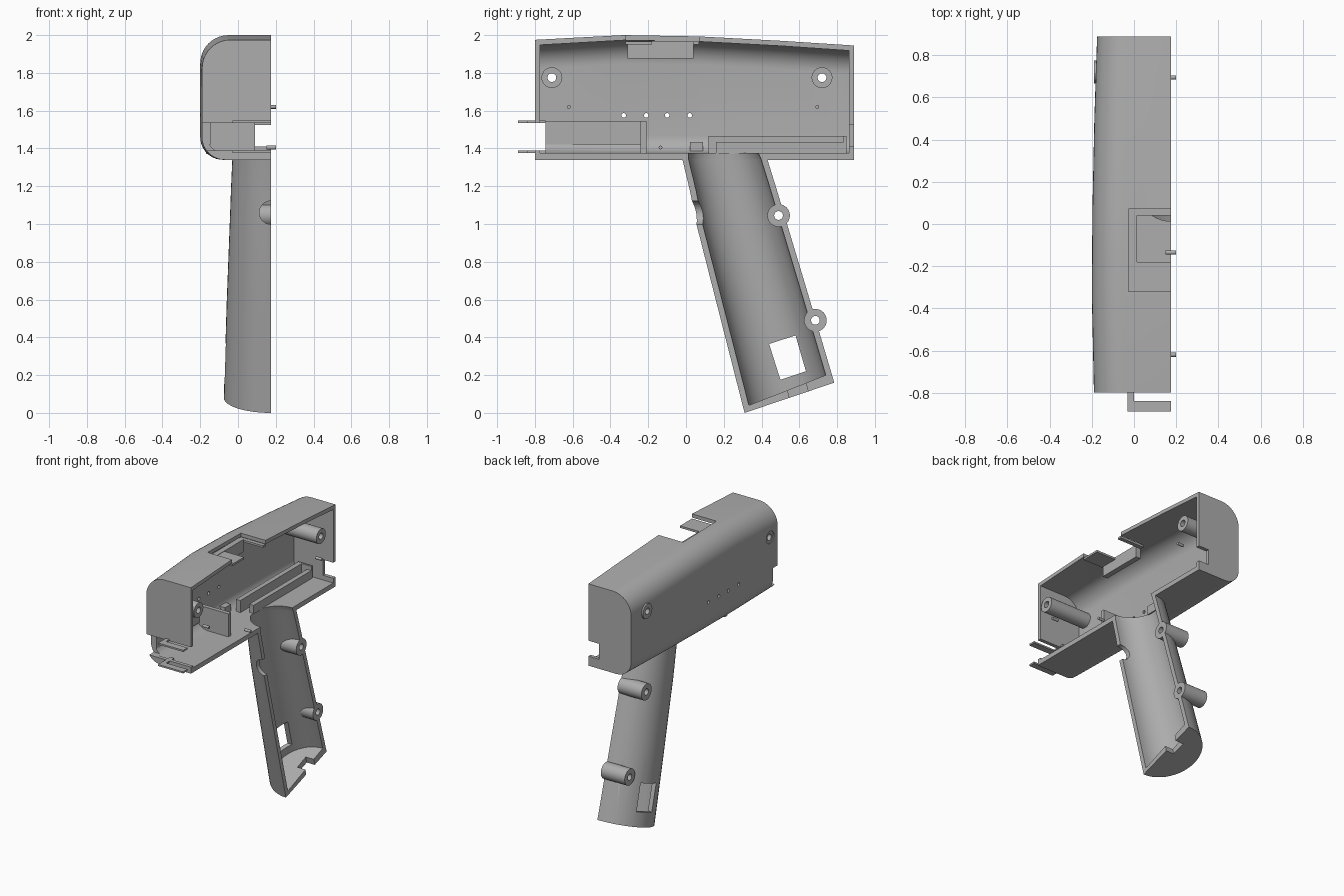
import bpy, bmesh
from math import sin, cos, pi

cube = bpy.data.objects.get("Cube")
if cube:
    bpy.data.objects.remove(cube, do_unlink=True)

SEAM = 0.175          # open side of the half shell
WALL = 0.027
grey = bpy.data.materials.new("plastic grey")
grey.use_nodes = True
grey.diffuse_color = (0.42, 0.42, 0.42, 1)
grey.node_tree.nodes["Principled BSDF"].inputs["Base Color"].default_value = (0.42, 0.42, 0.42, 1)


def loft(name, rings, closed=False):
    """Skin equal rings of points; closed joins last ring to first."""
    bm = bmesh.new()
    vs = [[bm.verts.new(p) for p in r] for r in rings]
    n = len(vs[0])
    pairs = list(zip(vs, vs[1:])) + ([(vs[-1], vs[0])] if closed else [])
    for a, b in pairs:
        for i in range(n):
            j = (i + 1) % n
            bm.faces.new((a[i], a[j], b[j], b[i]))
    if not closed:
        bm.faces.new(vs[0])
        bm.faces.new(vs[-1])
    bmesh.ops.recalc_face_normals(bm, faces=bm.faces)
    me = bpy.data.meshes.new(name)
    bm.to_mesh(me)
    bm.free()
    me.materials.append(grey)
    ob = bpy.data.objects.new(name, me)
    bpy.context.collection.objects.link(ob)
    return ob


def prism(name, outline, x0, x1):
    """Extrude a y-z outline along x."""
    return loft(name, [[(x, y, z) for y, z in outline] for x in (x0, x1)])


def box(name, x0, x1, y0, y1, z0, z1):
    return prism(name, [(y0, z0), (y1, z0), (y1, z1), (y0, z1)], x0, x1)


def circle(y, z, r, n=32):
    return [(y + r * cos(2 * pi * i / n), z + r * sin(2 * pi * i / n)) for i in range(n)]


def rod(name, y, z, r, x0, x1):
    return prism(name, circle(y, z, r), x0, x1)


def tube(name, y, z, r, hole, x0, x1):
    rings = [[(x, *p) for p in circle(y, z, q)]
             for x, q in ((x0, r), (x1, r), (x1, hole), (x0, hole))]
    return smooth(loft(name, rings, closed=True))


def smooth(ob):
    bpy.ops.object.select_all(action='DESELECT')
    ob.select_set(True)
    bpy.context.view_layer.objects.active = ob
    bpy.ops.object.shade_smooth_by_angle(angle=0.6)
    return ob


def cut(ob, cutters):
    bpy.context.view_layer.objects.active = ob
    for c in cutters:
        m = ob.modifiers.new("cut", 'BOOLEAN')
        m.operation, m.solver, m.object = 'DIFFERENCE', 'EXACT', c
        bpy.ops.object.modifier_apply(modifier=m.name)


def discard(obs):
    for c in obs:
        bpy.data.objects.remove(c, do_unlink=True)


# Body housing: rounded section lofted along y
STATIONS = [(-0.8, -0.19, 1.975), (-0.33, -0.2, 2.0), (0.07, -0.197, 1.993),
            (0.5, -0.188, 1.97), (0.89, -0.175, 1.945)]


def body_ring(y, side, top, inset, floor, edge):
    side, top, bottom = side + inset, top - inset, 1.34 + floor
    r, s, n = 0.15 - inset, 0.12 - inset, 10
    arc = [i / n * pi / 2 for i in range(n + 1)]
    upper = [(side + r - r * sin(a), y, top - r + r * cos(a)) for a in arc]
    lower = [(side + s - s * cos(a), y, bottom + s - s * sin(a)) for a in arc]
    return [(edge, y, top)] + upper + lower + [(edge, y, bottom)]


body = loft("body_shell", [body_ring(*s, 0, 0, SEAM) for s in STATIONS])
inner = [(max(-0.773, min(0.863, y)), a, b) for y, a, b in STATIONS]
body_cavity = loft("body_cavity", [body_ring(*s, WALL, 0.035, 0.3) for s in inner])

# Handle: half-oval section lofted upward; (front y, z, back y, z, depth)
ROWS = [(0.31, 0.0, 0.785, 0.16, 0.25), (0.18, 0.51, 0.64, 0.65, 0.235),
        (0.055, 1.0, 0.505, 1.1, 0.217), (0.02, 1.18, 0.475, 1.2, 0.212),
        (-0.02, 1.345, 0.43, 1.345, 0.205)]


def handle_ring(y0, z0, y1, z1, depth, inset=0.0, edge=None):
    y0, y1, depth = y0 + inset, y1 - inset, depth - inset
    pts = []
    for i in range(25):
        a = pi * i / 24
        t = (1 - cos(a)) / 2
        pts.append((SEAM - depth * sin(a), y0 + t * (y1 - y0), z0 + t * (z1 - z0)))
    if edge:
        pts = [(edge, *pts[0][1:])] + pts + [(edge, *pts[-1][1:])]
    return pts


handle = loft("handle_shell", [handle_ring(*r) for r in ROWS])
base = (0.30, 0.04, 0.773, 0.2, 0.25)
throat = (-0.02, 1.41, 0.40, 1.41, 0.2)
handle_cavity = loft("handle_cavity", [handle_ring(*r, 0.033, 0.3)
                                       for r in [base] + ROWS[1:] + [throat]])

# Openings in the body
bosses = [(-0.71, 1.775), (0.72, 1.775)]
body_cuts = [body_cavity,
             box("top_notch", -0.025, 0.3, -0.32, 0.07, 1.93, 2.1),
             box("front_slot", -0.3, 0.3, -0.95, -0.745, 1.388, 1.535),
             box("back_notch", 0.09, 0.3, 0.84, 0.95, 1.41, 1.525)]
body_cuts += [rod("light_hole", y, 1.575, 0.012, -0.3, 0) for y in (-0.33, -0.21, -0.1, 0.02)]
body_cuts += [rod("screw_hole", y, z, 0.045, -0.3, -0.1) for y, z in bosses]
cut(body, body_cuts + [handle_cavity])

# Openings in the handle
lugs = [(0.49, 1.045), (0.685, 0.49)]
trigger_ring = [[(SEAM + a, y, b) for a, b in circle(0, 1.06, 0.062)] for y in (-0.1, 0.2)]
handle_cuts = [handle_cavity, loft("trigger_hole", trigger_ring),
               prism("side_window", [(0.44, 0.365), (0.58, 0.41), (0.635, 0.22), (0.5, 0.175)], -0.3, 0.1),
               prism("cable_notch", [(0.56, 0.03), (0.66, 0.06), (0.63, 0.18), (0.53, 0.15)], 0.11, 0.3)]
handle_cuts += [rod("lug_hole", y, z, 0.024, -0.02, 0.3) for y, z in lugs]
cut(handle, handle_cuts)
discard(body_cuts + handle_cuts)
smooth(body)
smooth(handle)

# Screw bosses, handle lugs and alignment pins
for (y, z), x0 in zip(bosses, (-0.185, -0.19)):
    tube("screw_boss", y, z, 0.055, 0.023, x0, SEAM)
for y, z in lugs:
    tube("handle_lug", y, z, 0.06, 0.023, -0.02, SEAM)
for y, z in ((-0.62, 1.62), (0.695, 1.62), (-0.135, 1.405)):
    smooth(rod("alignment_pin", y, z, 0.01, 0.15, 0.2))

# Display seat under the top notch
box("display_seat_wall", -0.025, 0.015, -0.31, 0.04, 1.875, 1.968)
box("display_seat_front", -0.025, SEAM, -0.32, -0.18, 1.95, 1.965)
box("display_seat_back", -0.025, SEAM, 0.04, 0.07, 1.95, 1.965)

# Front slide channel with L-shaped guide plates
for z in (1.376, 1.535):
    box("guide_side", -0.03, 0.0, -0.89, -0.745, z, z + 0.012)
    box("guide_tip", 0.0, SEAM, -0.89, -0.84, z, z + 0.012)
box("channel_liner", -0.18, -0.145, -0.745, -0.21, 1.42, 1.545)
box("channel_stop", -0.17, 0.09, -0.24, -0.21, 1.37, 1.545)

# Board rails and switch block on the floor
box("rear_rail", -0.1, -0.065, 0.12, 0.85, 1.37, 1.465)
box("front_rail", -0.02, 0.015, 0.16, 0.85, 1.37, 1.435)
box("rail_end", -0.1, 0.015, 0.835, 0.85, 1.37, 1.465)
box("switch_block", -0.17, -0.12, 0.02, 0.09, 1.385, 1.435)
